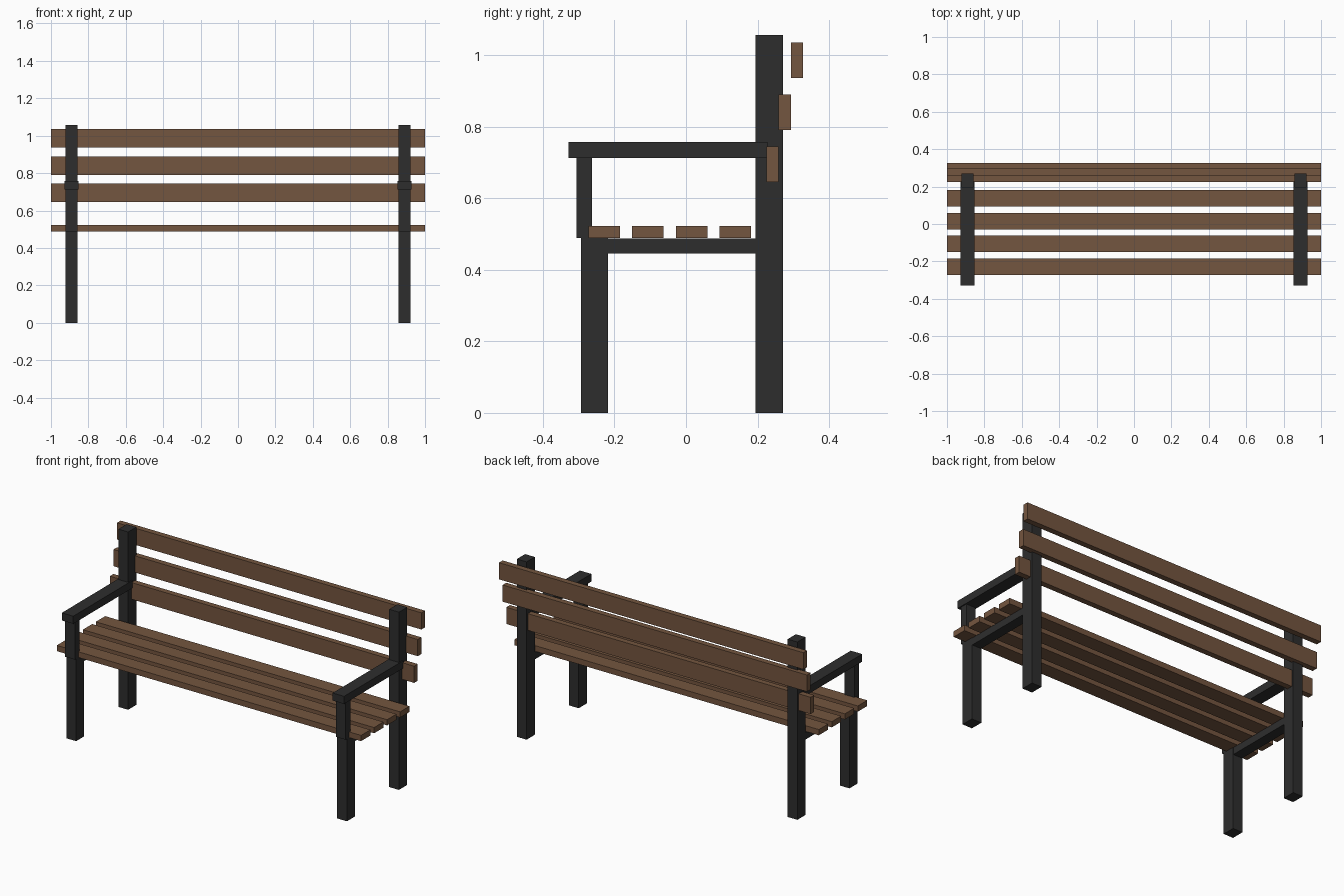
import bpy

if "Cube" in bpy.data.objects:
    bpy.data.objects.remove(bpy.data.objects["Cube"])


def material(name, color):
    m = bpy.data.materials.new(name)
    m.diffuse_color = (*color, 1)
    m.use_nodes = True
    m.node_tree.nodes["Principled BSDF"].inputs["Base Color"].default_value = m.diffuse_color
    return m


wood = material("brown wood", (0.175, 0.092, 0.05))
iron = material("dark metal", (0.027, 0.027, 0.027))


def box(name, x, y, z, mat):
    """Box from (min, max) ranges on each axis."""
    bpy.ops.mesh.primitive_cube_add(
        size=1, location=[(r[0] + r[1]) / 2 for r in (x, y, z)])
    ob = bpy.context.object
    ob.name = name
    ob.scale = [r[1] - r[0] for r in (x, y, z)]
    bpy.ops.object.transform_apply(location=False, rotation=False, scale=True)
    ob.data.materials.append(mat)
    return ob


# Side frames, one at each end
for side, cx in (("left", -0.89), ("right", 0.89)):
    def span(w):
        return (cx - w / 2, cx + w / 2)
    box(side + "_front_leg", span(0.064), (-0.294, -0.218), (0, 0.489), iron)
    box(side + "_back_leg", span(0.064), (0.194, 0.271), (0, 1.056), iron)
    box(side + "_seat_rail", span(0.06), (-0.25, 0.23), (0.446, 0.488), iron)
    box(side + "_arm_post", span(0.064), (-0.306, -0.263), (0.489, 0.712), iron)
    box(side + "_armrest", span(0.075), (-0.329, 0.228), (0.712, 0.757), iron)

# Seat slats
for i in range(4):
    y = -0.273 + i * 0.1222
    box(f"seat_slat_{i + 1}", (-1, 1), (y, y + 0.088), (0.489, 0.523), wood)

# Backrest slats, stepping backwards as they rise
for i in range(3):
    y, z = 0.225 + i * 0.034, 0.645 + i * 0.1455
    box(f"back_slat_{i + 1}", (-1, 1), (y, y + 0.034), (z, z + 0.099), wood)
